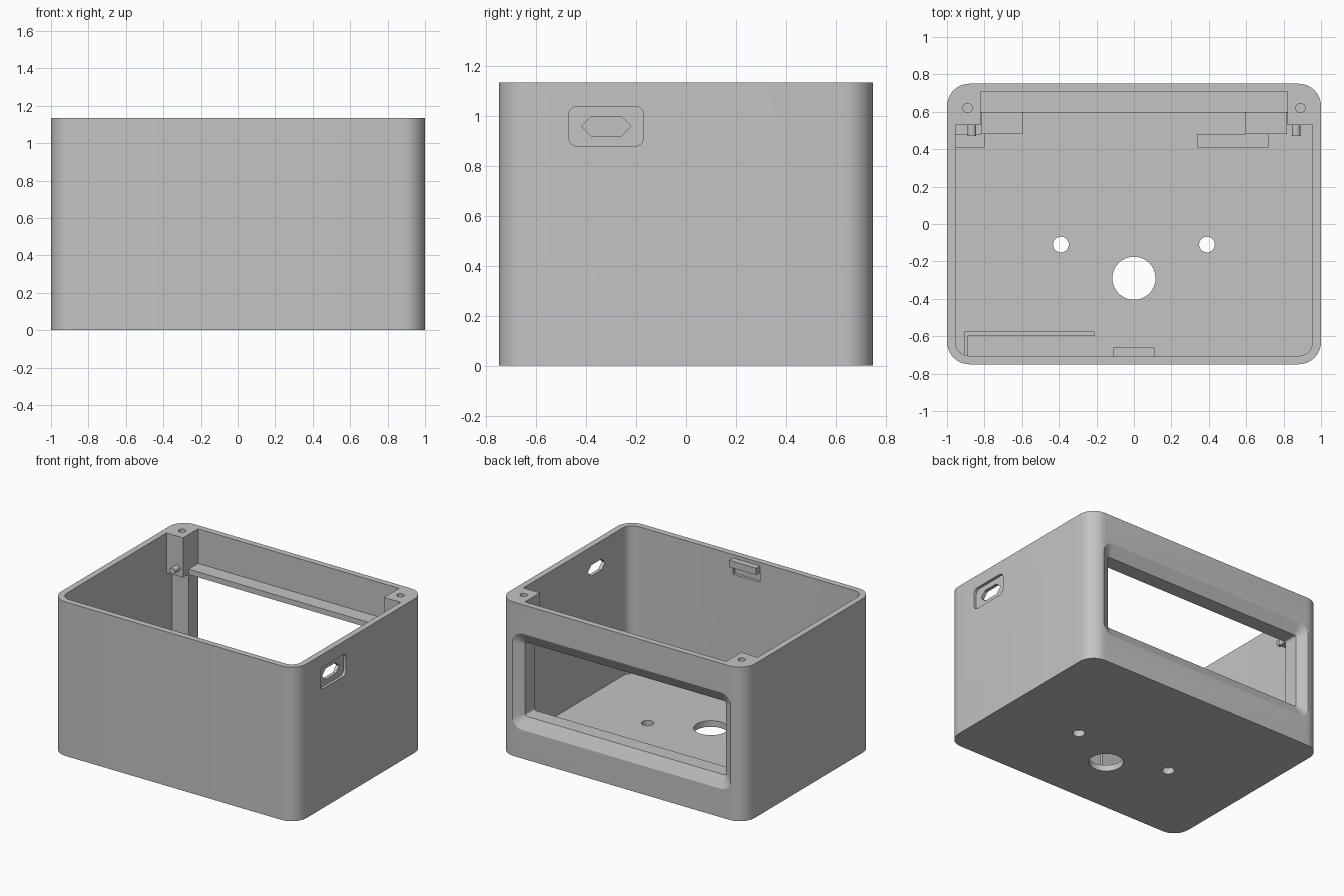
import bpy, bmesh, math

old = bpy.data.objects.get("Cube")
if old:
    bpy.data.objects.remove(old, do_unlink=True)

grey = bpy.data.materials.new("plain_grey")
grey.use_nodes = True
GREY = (0.55, 0.55, 0.55, 1)
grey.diffuse_color = GREY
grey.node_tree.nodes["Principled BSDF"].inputs["Base Color"].default_value = GREY

PLACE = {
    "x": lambda a, b, h: (h, a, b),
    "y": lambda a, b, h: (a, h, b),
    "z": lambda a, b, h: (a, b, h),
}


def round_rect(a0, a1, b0, b1, r, n=10):
    pts = []
    corners = [(a1 - r, b1 - r), (a0 + r, b1 - r), (a0 + r, b0 + r), (a1 - r, b0 + r)]
    for q, (ca, cb) in enumerate(corners):
        for i in range(n + 1):
            t = math.pi / 2 * (q + i / n)
            pts.append((ca + r * math.cos(t), cb + r * math.sin(t)))
    return pts


def circle(a, b, r, n=40):
    return [(a + r * math.cos(2 * math.pi * i / n), b + r * math.sin(2 * math.pi * i / n))
            for i in range(n)]


def loft(name, axis, sections):
    """Solid through outlines given as (height, points)."""
    bm = bmesh.new()
    rings = [[bm.verts.new(PLACE[axis](a, b, h)) for a, b in pts] for h, pts in sections]
    bm.faces.new(rings[0])
    bm.faces.new(rings[-1])
    for lo, hi in zip(rings, rings[1:]):
        for i in range(len(lo)):
            j = (i + 1) % len(lo)
            bm.faces.new((lo[i], lo[j], hi[j], hi[i]))
    bmesh.ops.recalc_face_normals(bm, faces=bm.faces)
    mesh = bpy.data.meshes.new(name)
    bm.to_mesh(mesh)
    bm.free()
    mesh.materials.append(grey)
    obj = bpy.data.objects.new(name, mesh)
    bpy.context.collection.objects.link(obj)
    return obj


def prism(name, axis, pts, lo, hi):
    return loft(name, axis, [(lo, pts), (hi, pts)])


def box(name, x0, x1, y0, y1, z0, z1):
    return prism(name, "z", [(x0, y0), (x1, y0), (x1, y1), (x0, y1)], z0, z1)


helpers = []


def combine(target, tool, operation):
    mod = target.modifiers.new(tool.name, "BOOLEAN")
    mod.operation = operation
    mod.solver = "EXACT"
    mod.object = tool
    tool.hide_render = True
    helpers.append(tool)


def cut(tool):
    combine(shell, tool, "DIFFERENCE")


def join(tool):
    combine(shell, tool, "UNION")


TOP, FLOOR = 1.135, 0.045

# Rounded box, hollowed from above
shell = prism("enclosure_shell", "z", round_rect(-1, 1, -0.75, 0.75, 0.12), 0, TOP)
cut(prism("cavity", "z", round_rect(-0.955, 0.955, -0.705, 0.705, 0.075), FLOOR, TOP + 0.2))

# Inner frame behind the rear window, then the bevelled window itself
join(box("window_frame", -0.96, 0.96, 0.595, 0.71, 0.03, 0.88))
outer = round_rect(-0.89, 0.89, 0.21, 0.92, 0.08)
inner = round_rect(-0.82, 0.82, 0.295, 0.84, 0.015)
cut(loft("window", "y", [(0.85, outer), (0.75, outer), (0.705, inner), (0.5, inner)]))

# Corner screw posts with screw holes
for s, side in ((1, "left"), (-1, "right")):
    x0, x1 = sorted((s * 0.82, s * 0.96))
    join(box(side + "_post", x0, x1, 0.53, 0.71, 0.842, TOP))
    cut(prism(side + "_screw_hole", "z", circle(s * 0.89, 0.62, 0.025, 24), 0.95, TOP + 0.1))

# Floor openings
cut(prism("centre_hole", "z", circle(0, -0.29, 0.115, 64), -0.1, 0.2))
for s in (1, -1):
    cut(prism("small_hole", "z", circle(s * 0.39, -0.11, 0.042), -0.1, 0.2))

# Side port: shallow recess with a six-sided opening
cut(prism("port_recess", "x", round_rect(-0.47, -0.17, 0.88, 1.04, 0.035), 0.98, 1.1))
hexagon = [(-0.42, 0.96), (-0.38, 0.92), (-0.26, 0.92), (-0.22, 0.96), (-0.26, 1.0), (-0.38, 1.0)]
cut(prism("port_opening", "x", hexagon, 0.9, 1.1))

# Shallow latch slot in the front wall
cut(box("latch_slot", -0.11, 0.11, -0.725, -0.65, 0.99, 1.06))

# Bake the cuts and drop the helpers
bpy.context.view_layer.update()
graph = bpy.context.evaluated_depsgraph_get()
baked = bpy.data.meshes.new_from_object(shell.evaluated_get(graph))
shell.modifiers.clear()
shell.data = baked
for h in helpers:
    bpy.data.objects.remove(h, do_unlink=True)
baked.materials.clear()
baked.materials.append(grey)
for p in baked.polygons:
    p.material_index = 0

parts = [shell]

# Latch tab on the front wall
parts.append(box("latch_tab", -0.11, 0.11, -0.71, -0.66, 1.06, 1.11))

# Pegs and low support blocks behind the window
for s, side in ((1, "left"), (-1, "right")):
    parts.append(prism(side + "_peg", "y", circle(s * 0.867, 0.9, 0.023, 24), 0.47, 0.54))
    x0, x1 = sorted((s * 0.595, s * 0.818))
    parts.append(box(side + "_support_block", x0, x1, 0.48, 0.6, 0.04, 0.19))
parts.append(box("right_stop", -0.96, -0.80, 0.41, 0.48, 0.04, 0.15))
parts.append(box("left_stop", 0.34, 0.72, 0.41, 0.48, 0.04, 0.15))

# Thin L-shaped divider by the front wall
divider = [(-0.91, -0.71), (-0.89, -0.71), (-0.89, -0.6), (-0.21, -0.6), (-0.21, -0.575), (-0.91, -0.575)]
parts.append(prism("board_divider", "z", divider, 0.04, 0.4))

# Smooth rounded walls, crisp edges
bpy.ops.object.select_all(action="DESELECT")
for obj in parts:
    obj.select_set(True)
bpy.context.view_layer.objects.active = shell
bpy.ops.object.shade_smooth_by_angle(angle=math.radians(25))
